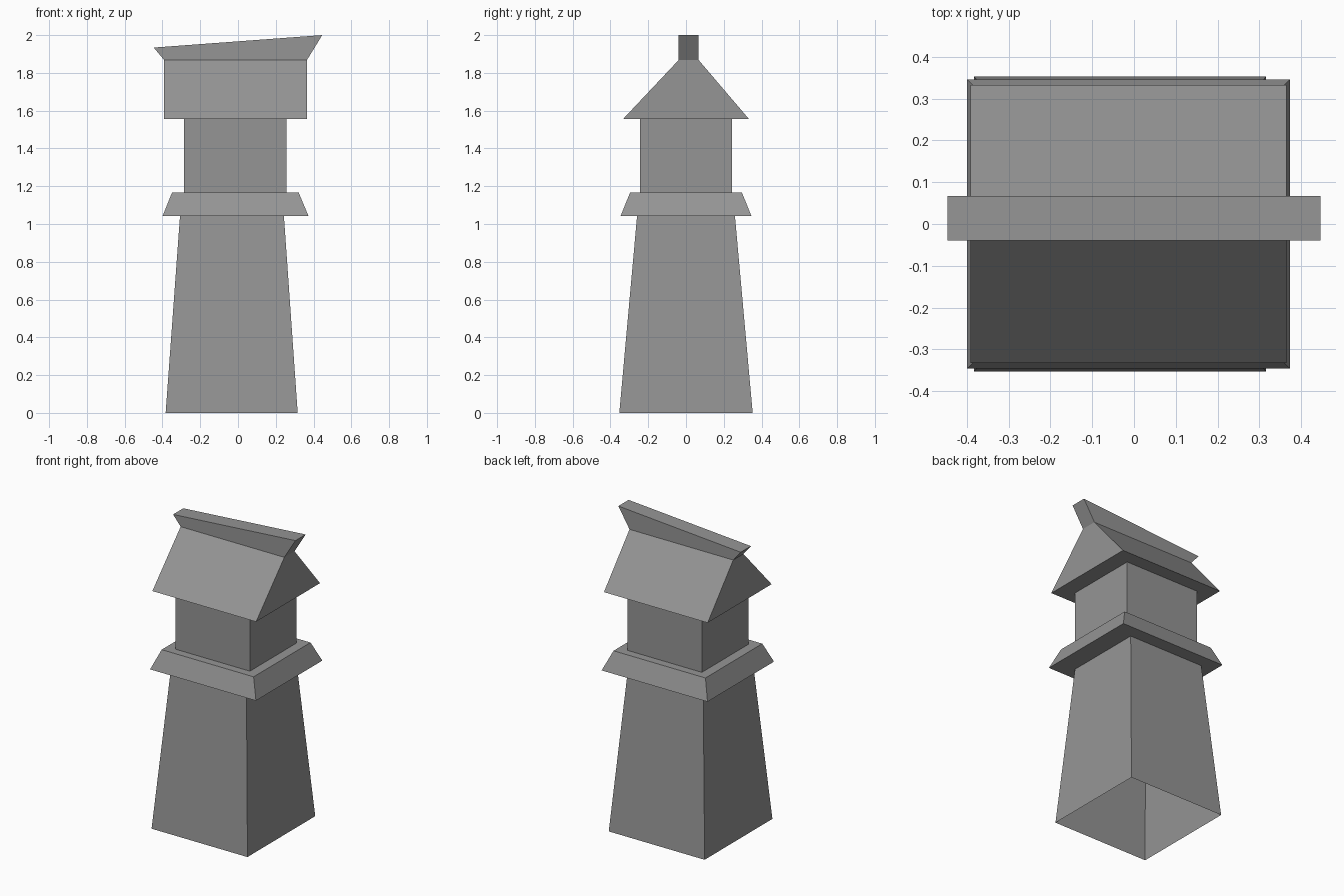
import bpy
import bmesh

# Remove the default object if present
cube = bpy.data.objects.get("Cube")
if cube:
    bpy.data.objects.remove(cube, do_unlink=True)

# One plain stone colour
stone = bpy.data.materials.new("grey_stone")
stone.use_nodes = True
colour = (0.3, 0.3, 0.3, 1.0)
stone.diffuse_color = colour
stone.node_tree.nodes["Principled BSDF"].inputs["Base Color"].default_value = colour


def ring(x0, x1, y0, y1, z, z_right=None):
    """Four corners of a rectangle, optionally sloping up towards +x."""
    zr = z if z_right is None else z_right
    return [(x0, y0, z), (x1, y0, zr), (x1, y1, zr), (x0, y1, z)]


def loft(name, rings, cap=False):
    """Skin a stack of rings with flat quads, outward facing."""
    bm = bmesh.new()
    loops = [[bm.verts.new(p) for p in r] for r in rings]
    for low, high in zip(loops, loops[1:]):
        for i in range(4):
            j = (i + 1) % 4
            bm.faces.new((low[i], low[j], high[j], high[i]))
    if cap:
        bm.faces.new(loops[-1])
    mesh = bpy.data.meshes.new(name)
    bm.to_mesh(mesh)
    bm.free()
    mesh.materials.append(stone)
    obj = bpy.data.objects.new(name, mesh)
    bpy.context.collection.objects.link(obj)
    return obj


# Rings shared by neighbouring parts
tower_top = ring(-0.307, 0.243, -0.259, 0.259, 1.043)
neck_base = ring(-0.286, 0.257, -0.243, 0.243, 1.167)
neck_top = ring(-0.286, 0.257, -0.243, 0.243, 1.556)
ridge_base = ring(-0.391, 0.365, -0.039, 0.067, 1.868)

# Tapered hollow tower, open underneath
loft("tower", [ring(-0.383, 0.316, -0.353, 0.353, 0), tower_top])

# Sloped ledge around the tower head, with underside and top rims
loft("ledge", [
    tower_top,
    ring(-0.399, 0.373, -0.346, 0.346, 1.043),
    ring(-0.349, 0.321, -0.296, 0.296, 1.167),
    neck_base,
])

# Straight neck
loft("neck", [neck_base, neck_top])

# Gabled roof with overhanging eaves
loft("roof", [neck_top, ring(-0.391, 0.365, -0.333, 0.333, 1.556), ridge_base])

# Flared ridge beam with a slanted top
loft("ridge_beam", [
    ridge_base,
    ring(-0.446, 0.446, -0.039, 0.067, 1.934, 2.0),
], cap=True)
